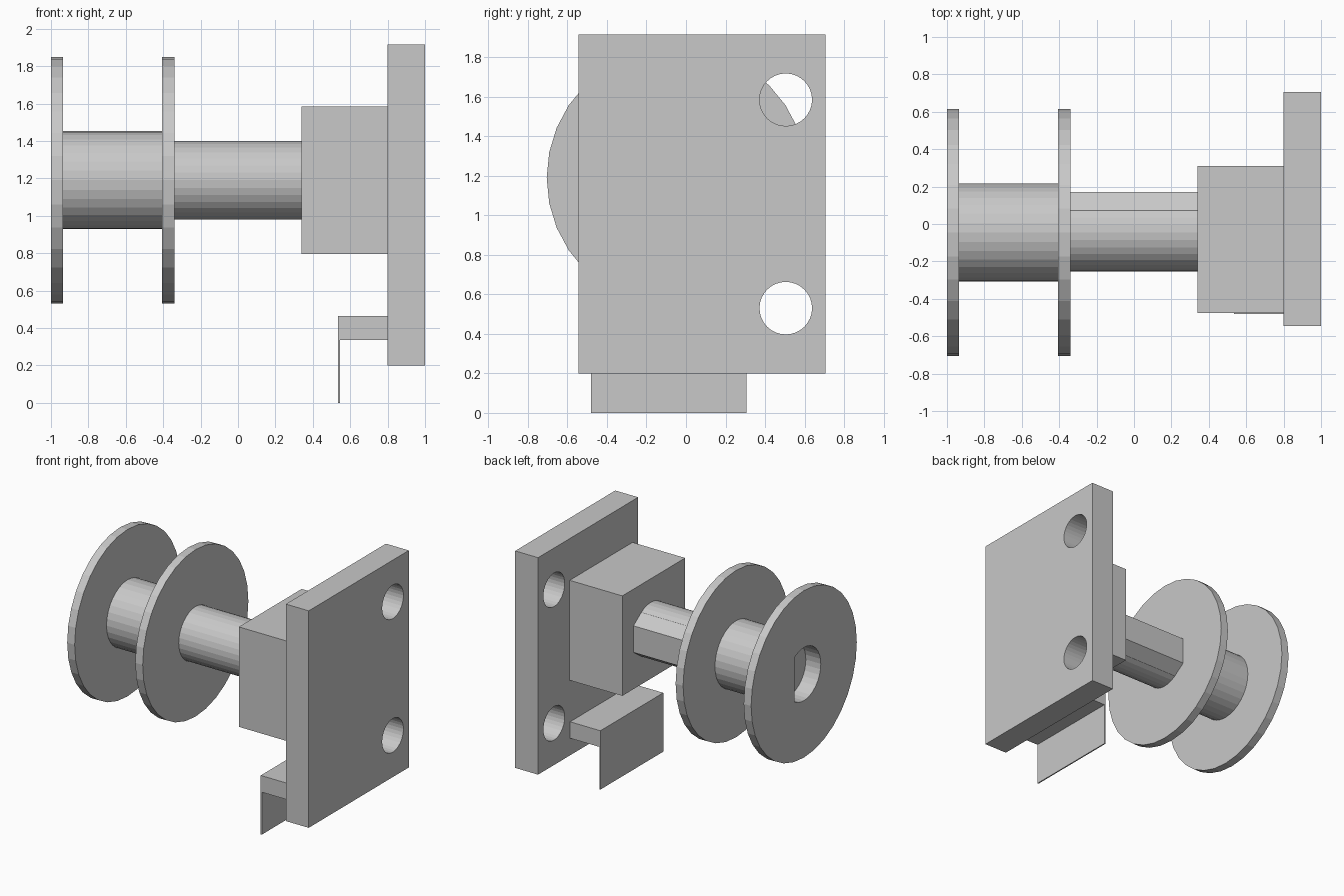
import bpy, bmesh, math

if "Cube" in bpy.data.objects:
    bpy.data.objects.remove(bpy.data.objects["Cube"])

grey = bpy.data.materials.new("plain grey")
grey.diffuse_color = (0.58, 0.58, 0.58, 1)
grey.use_nodes = True
grey.node_tree.nodes["Principled BSDF"].inputs["Base Color"].default_value = grey.diffuse_color

CY, CZ = -0.045, 1.19   # spool axis
N = 32
BORE = 0.21
FLAT = BORE * math.cos(math.radians(56.25))  # flat of the D-shaped bore


def finish(name, bm):
    bmesh.ops.recalc_face_normals(bm, faces=bm.faces)
    me = bpy.data.meshes.new(name)
    bm.to_mesh(me)
    bm.free()
    me.materials.append(grey)
    ob = bpy.data.objects.new(name, me)
    bpy.context.collection.objects.link(ob)
    return ob


def box(name, x, y, z):
    bm = bmesh.new()
    bmesh.ops.create_cube(bm, size=1)
    for v in bm.verts:
        v.co = [(a + b) / 2 + c * (b - a) for (a, b), c in zip((x, y, z), v.co)]
    return finish(name, bm)


def prism(name, pts, x0, x1):
    """Extrude a (y, z) outline along x."""
    bm = bmesh.new()
    f = bm.faces.new([bm.verts.new((x0, y, z)) for y, z in pts])
    ext = bmesh.ops.extrude_face_region(bm, geom=[f])["geom"]
    for v in ext:
        if isinstance(v, bmesh.types.BMVert):
            v.co.x = x1
    return finish(name, bm)


def circle(r, cy, cz, flat=9):
    return [(cy + min(r * math.cos(2 * math.pi * i / N), flat),
             cz + r * math.sin(2 * math.pi * i / N)) for i in range(N)]


# wall plate with two screw holes
plate = box("mounting_plate", (0.80, 1.0), (-0.545, 0.705), (0.20, 1.915))
for i, z in enumerate((0.53, 1.585)):
    cut = prism(f"hole_cutter_{i}", circle(0.133, 0.505, z), 0.7, 1.1)
    cut.hide_render = True
    cut.hide_set(True)
    mod = plate.modifiers.new("screw_hole", "BOOLEAN")
    mod.operation = "DIFFERENCE"
    mod.solver = "EXACT"
    mod.object = cut
bpy.context.view_layer.objects.active = plate
for mod in list(plate.modifiers):
    bpy.ops.object.modifier_apply(modifier=mod.name)
for ob in [o for o in bpy.data.objects if o.name.startswith("hole_cutter")]:
    bpy.data.objects.remove(ob)

# block that carries the shaft
box("bearing_block", (0.34, 0.80), (-0.475, 0.31), (0.795, 1.585))

# shelf and thin hanging lip
box("shelf", (0.54, 0.80), (-0.48, 0.305), (0.335, 0.465))
box("lip", (0.535, 0.545), (-0.48, 0.305), (0.0, 0.465))

# D-shaped shaft running into the spool, with a faceted rib on its flat side
prism("shaft", circle(BORE - 0.001, CY, CZ, FLAT - 0.001), -0.87, 0.34)
h = BORE * math.sin(math.radians(56.25))
prism("shaft_rib", [(CY + FLAT - 0.01, CZ - h), (CY + FLAT, CZ - h), (CY + 0.215, CZ - 0.105),
                    (CY + 0.215, CZ + 0.105), (CY + FLAT, CZ + h), (CY + FLAT - 0.01, CZ + h)],
      -0.34, 0.34)

# spool: two flanges and a drum, with the D-shaped bore
bm = bmesh.new()
rings = []
for x, r in ((-1, 0.66), (-0.935, 0.66), (-0.935, 0.262), (-0.405, 0.262),
             (-0.405, 0.66), (-0.34, 0.66), (-0.34, BORE), (-1, BORE)):
    outline = circle(r, CY, CZ, FLAT if r == BORE else 9)
    rings.append([bm.verts.new((x, y, z)) for y, z in outline])
for a, b in zip(rings, rings[1:] + rings[:1]):
    for i in range(N):
        j = (i + 1) % N
        bm.faces.new((a[i], a[j], b[j], b[i]))
finish("spool", bm)
